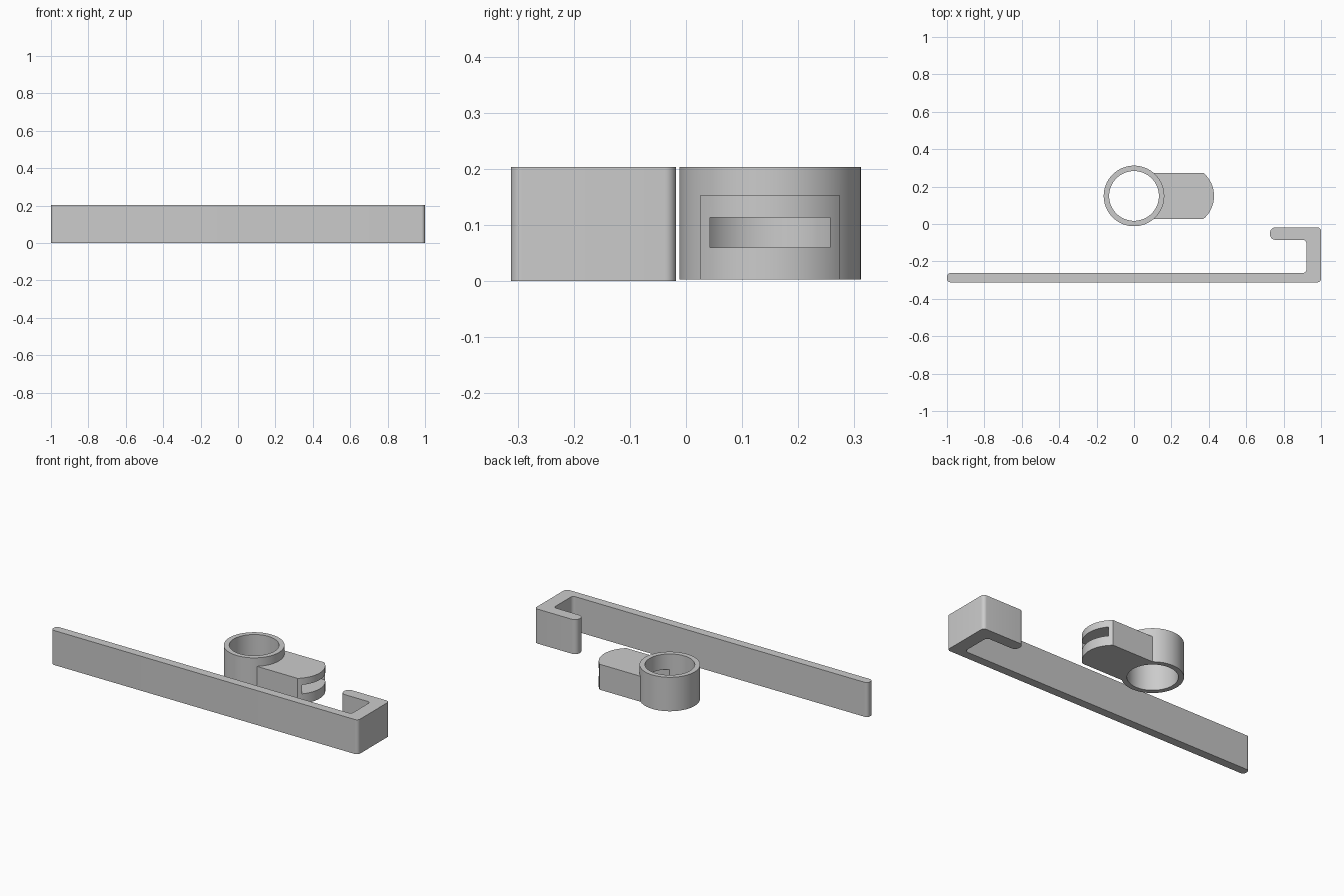
import bpy, bmesh, math
from mathutils import Vector

cube = bpy.data.objects.get("Cube")
if cube:
    bpy.data.objects.remove(cube, do_unlink=True)

grey = bpy.data.materials.new("plain grey")
grey.use_nodes = True
grey.diffuse_color = (0.6, 0.6, 0.6, 1)
grey.node_tree.nodes["Principled BSDF"].inputs["Base Color"].default_value = (0.6, 0.6, 0.6, 1)


def arc(cx, cy, r, start, end, steps):
    """Points along a circular arc, angles in radians."""
    angles = [start + (end - start) * i / steps for i in range(steps + 1)]
    return [(cx + r * math.cos(a), cy + r * math.sin(a)) for a in angles]


def rounded(corners, steps=8):
    """Outline with each (x, y, radius) right-angled corner filleted."""
    points = []
    for i, (x, y, r) in enumerate(corners):
        p = Vector((x, y))
        a = (Vector(corners[i - 1][:2]) - p).normalized() * r
        b = (Vector(corners[(i + 1) % len(corners)][:2]) - p).normalized() * r
        for k in range(steps + 1):
            t = math.pi / 2 * k / steps
            points.append(tuple(p + a + b - b * math.cos(t) - a * math.sin(t)))
    return points


def prism(name, outline, z0, z1):
    """Extrude a flat outline upward into a solid."""
    bm = bmesh.new()
    face = bm.faces.new([bm.verts.new((x, y, z0)) for x, y in outline])
    up = bmesh.ops.extrude_face_region(bm, geom=[face])
    bmesh.ops.translate(bm, vec=(0, 0, z1 - z0),
                        verts=[v for v in up["geom"] if isinstance(v, bmesh.types.BMVert)])
    bmesh.ops.recalc_face_normals(bm, faces=bm.faces)
    mesh = bpy.data.meshes.new(name)
    bm.to_mesh(mesh)
    bm.free()
    mesh.materials.append(grey)
    obj = bpy.data.objects.new(name, mesh)
    bpy.context.collection.objects.link(obj)
    return obj


def select(obj):
    bpy.ops.object.select_all(action="DESELECT")
    obj.select_set(True)
    bpy.context.view_layer.objects.active = obj


def combine(obj, tool, operation):
    """Apply a boolean and discard the tool."""
    tool.hide_render = True
    mod = obj.modifiers.new("boolean", "BOOLEAN")
    mod.operation, mod.solver, mod.object = operation, "EXACT", tool
    select(obj)
    bpy.ops.object.modifier_apply(modifier=mod.name)
    bpy.data.objects.remove(tool, do_unlink=True)


def smooth(obj):
    select(obj)
    bpy.ops.object.shade_smooth_by_angle(angle=math.radians(30))


# Long bar with a hooked end
hook_bar = prism("hook_bar", rounded([
    (-1, -0.312, 0.02), (1, -0.312, 0.02), (1, -0.018, 0.02), (0.727, -0.018, 0.03),
    (0.727, -0.085, 0.03), (0.922, -0.085, 0.02), (0.922, -0.262, 0.02), (-1, -0.262, 0.02)]),
    0, 0.203)
smooth(hook_bar)

# Ring with a lower, round-nosed arm
MID, BASE, TOP = 0.15, 0.003, 0.203
OUTER, BORE, HALF = 0.162, 0.133, 0.124
turn = 2 * math.pi
circle = lambda r: arc(0, MID, r, 0, turn, 96)[:-1]
ring = prism("ring_clamp", circle(OUTER), BASE, TOP)
lean = math.asin(HALF / OUTER)
nose = arc(0.266, MID, OUTER, -lean, lean, 28)
arm = prism("arm", [(0.02, MID - HALF)] + nose + [(0.02, MID + HALF)], BASE, 0.153)
combine(ring, arm, "UNION")
combine(ring, prism("bore", circle(BORE), -0.1, 0.4), "DIFFERENCE")

# Flat slot running from the nose through to the bore
slot = prism("slot", [(0, MID - 0.107), (0.6, MID - 0.107), (0.6, MID + 0.107), (0, MID + 0.107)],
             0.06, 0.113)
combine(ring, slot, "DIFFERENCE")
smooth(ring)
